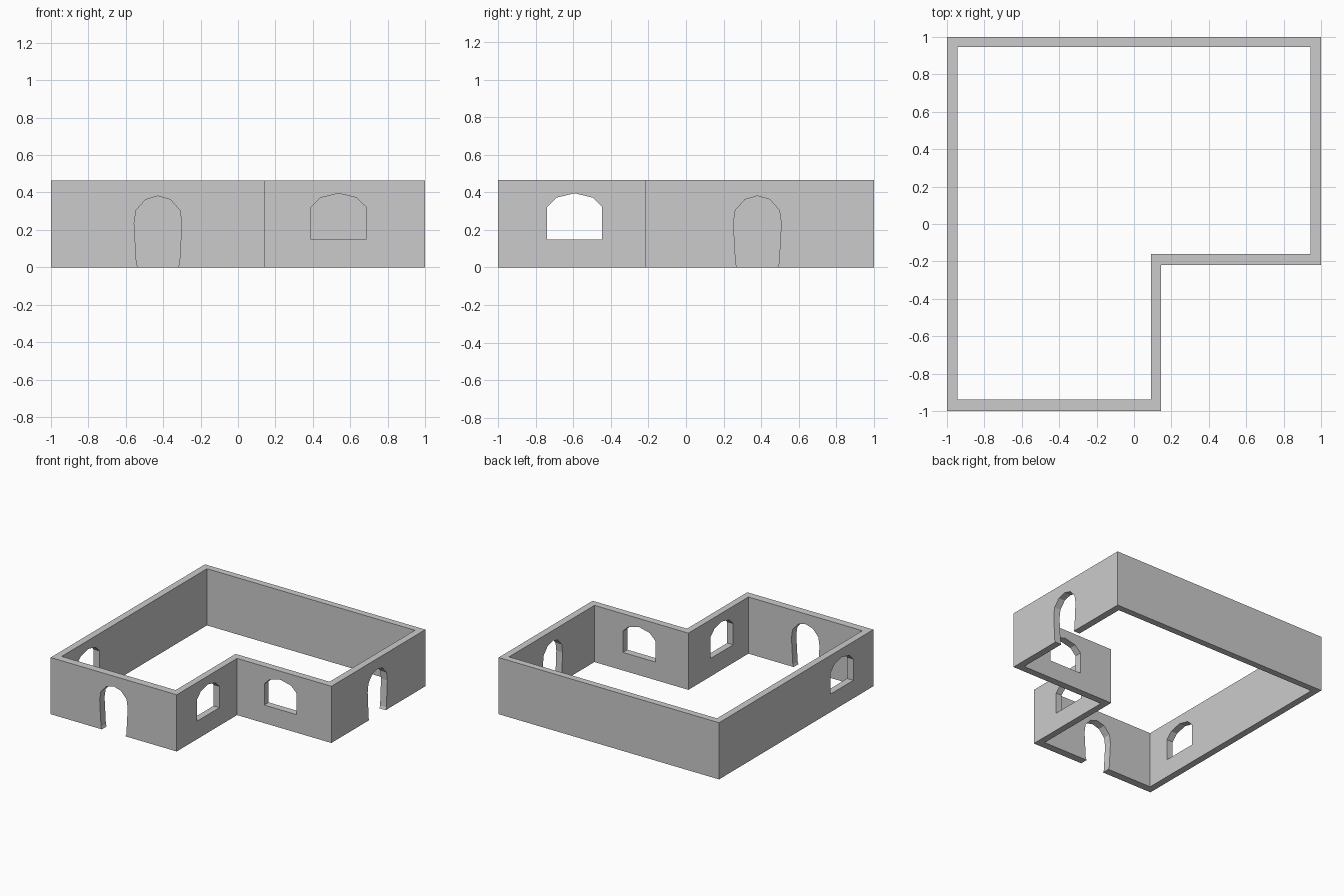
import bpy, bmesh
from math import pi
from mathutils import Matrix

if "Cube" in bpy.data.objects:
    bpy.data.objects.remove(bpy.data.objects["Cube"])

HEIGHT = 0.465

# L-shaped footprint: outer and inner wall faces, corner by corner
outer = [(-1, -1), (0.144, -1), (0.144, -0.218), (1, -0.218), (1, 1), (-1, 1)]
inner = [(-0.944, -0.937), (0.09, -0.937), (0.09, -0.16),
         (0.943, -0.16), (0.943, 0.946), (-0.944, 0.946)]


def mesh_object(name, bm):
    bmesh.ops.recalc_face_normals(bm, faces=bm.faces)
    mesh = bpy.data.meshes.new(name)
    bm.to_mesh(mesh)
    bm.free()
    obj = bpy.data.objects.new(name, mesh)
    bpy.context.collection.objects.link(obj)
    return obj


def extrude(bm, vec):
    ext = bmesh.ops.extrude_face_region(bm, geom=bm.faces[:])
    verts = [g for g in ext["geom"] if isinstance(g, bmesh.types.BMVert)]
    bmesh.ops.translate(bm, verts=verts, vec=vec)


# Walls: a flat mitred ring raised to full height
bm = bmesh.new()
o = [bm.verts.new((x, y, 0)) for x, y in outer]
i = [bm.verts.new((x, y, 0)) for x, y in inner]
for k in range(6):
    n = (k + 1) % 6
    bm.faces.new((o[k], o[n], i[n], i[k]))
extrude(bm, (0, 0, HEIGHT))
walls = mesh_object("walls", bm)

# Right half of each opening (offset from centre, height), mirrored at the crown
DOOR = [(0.107, -0.1), (0.107, 0), (0.115, 0.02), (0.127, 0.235),
        (0.117, 0.305), (0.066, 0.362), (0, 0.381)]
WINDOW = [(0.147, 0.148), (0.147, 0.322), (0.096, 0.372), (0, 0.395)]


def cut_opening(name, half, x, y, side):
    profile = half + [(-u, z) for u, z in reversed(half[:-1])]
    bm = bmesh.new()
    bm.faces.new([bm.verts.new((u, -0.12, z)) for u, z in profile])
    extrude(bm, (0, 0.24, 0))
    turn = Matrix.Rotation(pi / 2 if side else 0, 4, 'Z')
    bm.transform(Matrix.Translation((x, y, 0)) @ turn)
    cutter = mesh_object(name, bm)
    cutter.hide_render = True
    mod = walls.modifiers.new(name, 'BOOLEAN')
    mod.operation = 'DIFFERENCE'
    mod.solver = 'EXACT'
    mod.object = cutter
    bpy.context.view_layer.objects.active = walls
    bpy.ops.object.modifier_apply(modifier=mod.name)
    bpy.data.objects.remove(cutter)


# Doorways in the front and right walls
cut_opening("front_doorway", DOOR, -0.428, -0.97, False)
cut_opening("right_doorway", DOOR, 0.97, 0.38, True)

# Windows in the two recess walls and the left wall
cut_opening("recess_back_window", WINDOW, 0.538, -0.19, False)
cut_opening("recess_side_window", WINDOW, 0.117, -0.593, True)
cut_opening("left_window", WINDOW, -0.97, -0.593, True)
